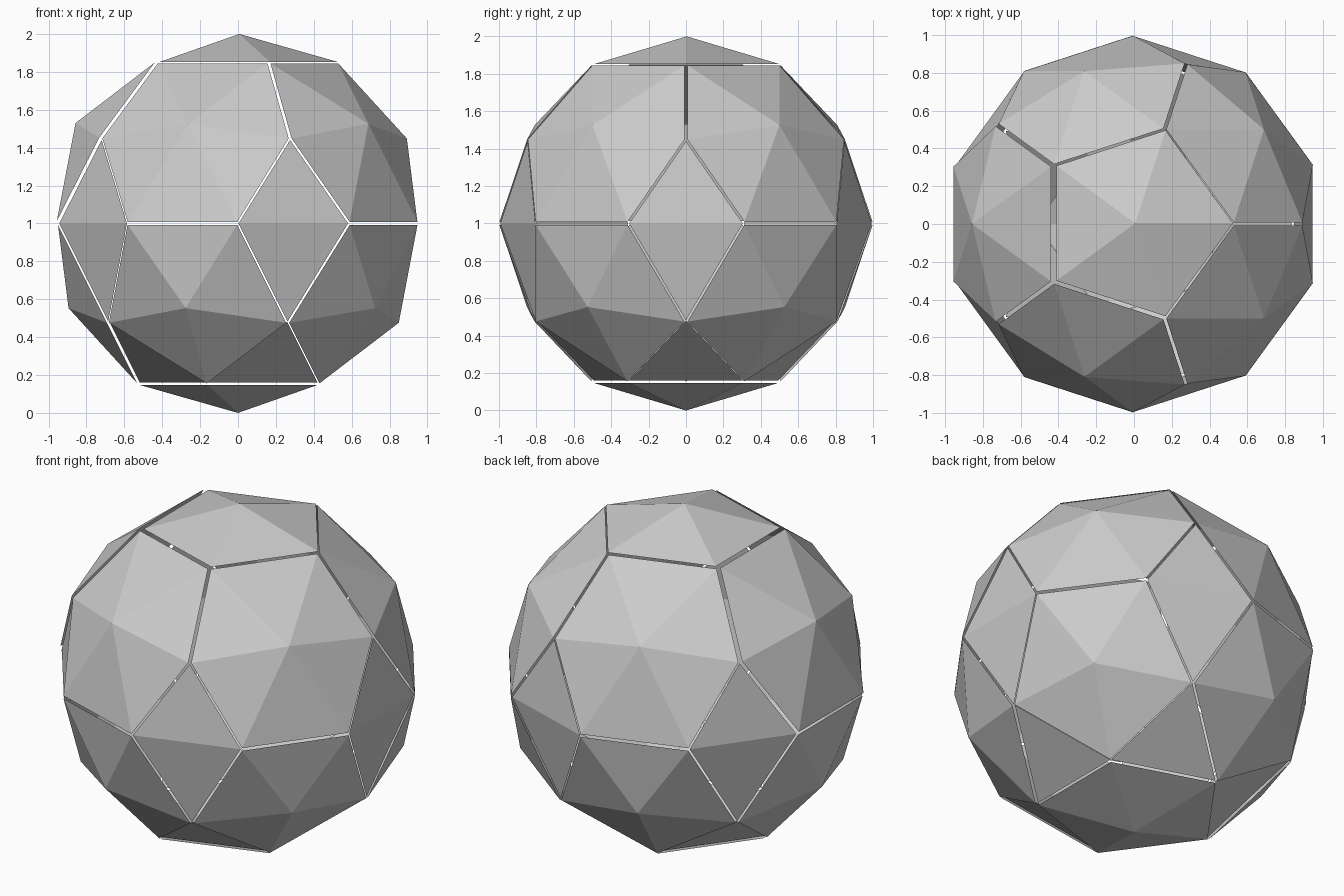
import bpy, bmesh, math
from mathutils import Vector

if "Cube" in bpy.data.objects:
    bpy.data.objects.remove(bpy.data.objects["Cube"], do_unlink=True)

# single matte grey material
grey = bpy.data.materials.new("matte_grey")
grey.use_nodes = True
colour = (0.6, 0.6, 0.6, 1)
grey.diffuse_color = colour
grey.node_tree.nodes["Principled BSDF"].inputs["Base Color"].default_value = colour

GAP = 0.016              # how far a panel is pushed out of the shell
RADIUS = 1 - GAP
CENTRE = Vector((0, 0, 1))


def ring(radius, height, start):
    """Five directions spaced evenly around the vertical axis."""
    return [Vector((radius * math.cos(math.radians(start + 72 * i)),
                    radius * math.sin(math.radians(start + 72 * i)), height))
            for i in range(5)]


def add_panel(name, faces, push, shift=Vector()):
    """Make one loose panel from faces of the shell."""
    verts = list({v for f in faces for v in f.verts})
    index = {v: i for i, v in enumerate(verts)}
    mesh = bpy.data.meshes.new(name)
    mesh.from_pydata([v.co * RADIUS + push + CENTRE + shift for v in verts], [],
                     [[index[v] for v in f.verts] for f in faces])
    mesh.materials.append(grey)
    obj = bpy.data.objects.new(name, mesh)
    bpy.context.collection.objects.link(obj)


# faceted ball that is split into panels
bm = bmesh.new()
bmesh.ops.create_icosphere(bm, subdivisions=2, radius=1)
bm.normal_update()
unused = set(bm.faces)


def take_around(direction):
    """Claim all faces that meet at the vertex in this direction."""
    hub = min(bm.verts, key=lambda v: (v.co - direction).length)
    faces = [f for f in hub.link_faces if f in unused]
    unused.difference_update(faces)
    return faces


def take_near(direction, count):
    """Claim the unused faces closest to this direction."""
    faces = sorted(unused, key=lambda f: (f.calc_center_median() - direction).length)[:count]
    unused.difference_update(faces)
    return faces


# five-sided caps at the top and bottom
up = Vector((0, 0, 1))
add_panel("top_cap", take_around(up), up * GAP, Vector((0.007, 0.004, 0)))
add_panel("bottom_cap", take_around(-up), -up * GAP)

# six-sided panels of the upper half, five-sided panels of the lower half
for i, d in enumerate(ring(0.851, 0.526, 36)):
    add_panel(f"upper_panel_{i + 1}", take_around(d), d * GAP * (1.5 if i == 2 else 1))
for i, d in enumerate(ring(0.894, -0.447, 36)):
    add_panel(f"lower_panel_{i + 1}", take_around(d), d * GAP)

# small triangles near the bottom, then diamonds around the middle
for i, d in enumerate(ring(0.607, -0.795, 0)):
    add_panel(f"lower_triangle_{i + 1}", take_near(d, 1), d * GAP * 0.2)
for i, d in enumerate(ring(1, 0, 0)):
    add_panel(f"middle_diamond_{i + 1}", take_near(d, 2), d * GAP * 0.6)

bm.free()
